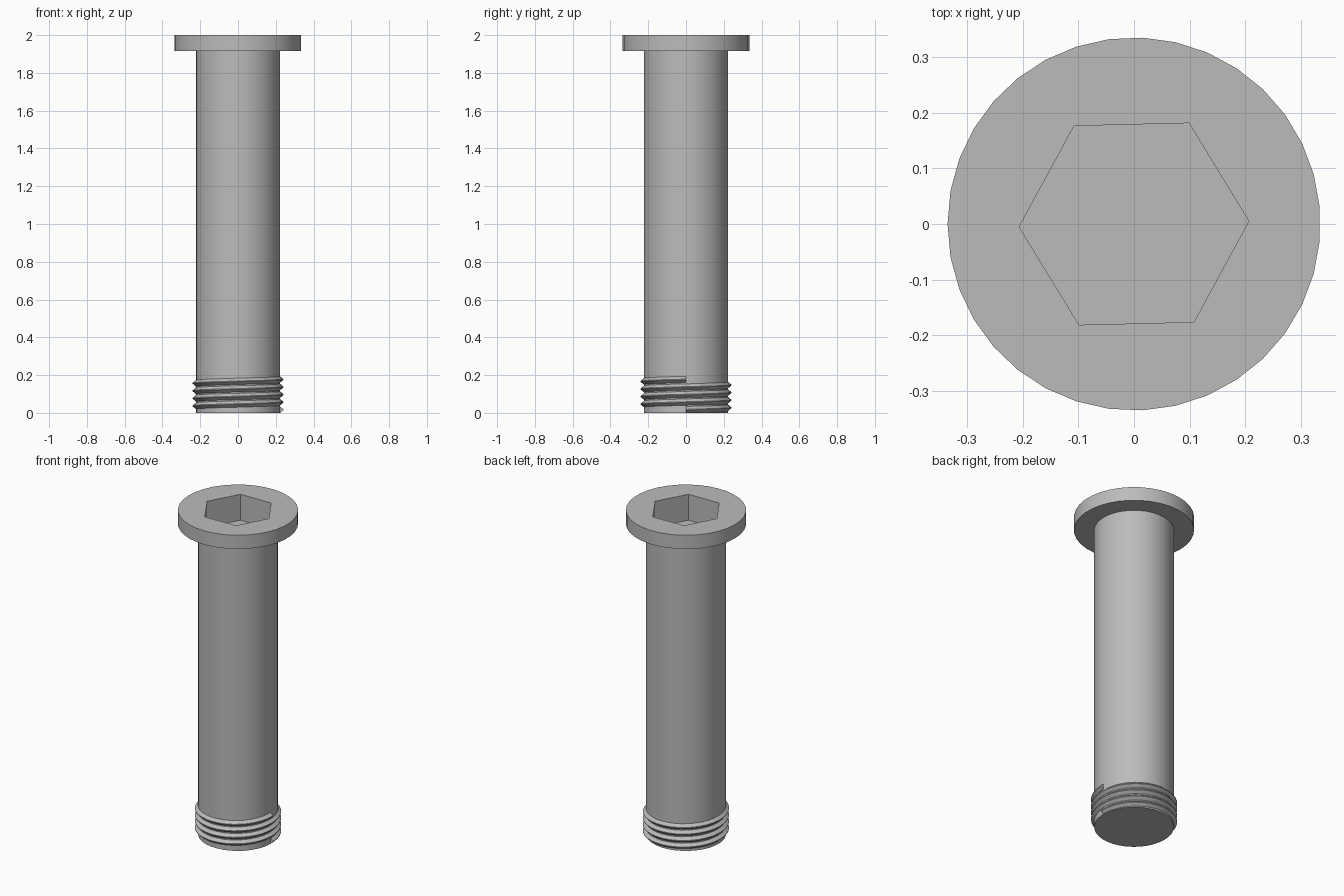
import bpy, bmesh, math

cube = bpy.data.objects.get("Cube")
if cube:
    bpy.data.objects.remove(cube)

SIDES = 35
STEP = 2 * math.pi / SIDES

steel = bpy.data.materials.new("steel_grey")
steel.use_nodes = True
colour = (0.5, 0.5, 0.5, 1)
steel.diffuse_color = colour
steel.node_tree.nodes["Principled BSDF"].inputs["Base Color"].default_value = colour


def make_object(name, bm):
    bmesh.ops.recalc_face_normals(bm, faces=bm.faces)
    mesh = bpy.data.meshes.new(name)
    bm.to_mesh(mesh)
    bm.free()
    obj = bpy.data.objects.new(name, mesh)
    bpy.context.collection.objects.link(obj)
    mesh.materials.append(steel)
    return obj


def ring(bm, radius, z, sides, turn):
    return [bm.verts.new((radius * math.cos(turn + 2 * math.pi * i / sides),
                          radius * math.sin(turn + 2 * math.pi * i / sides), z))
            for i in range(sides)]


def bridge(bm, a, b, closed=True):
    n = len(a)
    for i in range(n if closed else n - 1):
        j = (i + 1) % n
        bm.faces.new((a[i], a[j], b[j], b[i]))


def turned(name, profile, sides, turn):
    """Closed solid made of stacked rings, capped at both ends."""
    bm = bmesh.new()
    rings = [ring(bm, r, z, sides, turn) for r, z in profile]
    for a, b in zip(rings, rings[1:]):
        bridge(bm, a, b)
    bm.faces.new(rings[0])
    bm.faces.new(rings[-1])
    return make_object(name, bm)


def smooth(obj):
    bpy.ops.object.select_all(action="DESELECT")
    obj.select_set(True)
    bpy.context.view_layer.objects.active = obj
    bpy.ops.object.shade_smooth_by_angle(angle=math.radians(30))


# Shank and flat head in one turned piece
bolt = turned("shank_and_head",
              [(0.223, 0), (0.223, 1.915), (0.336, 1.915), (0.336, 2.0)],
              SIDES, math.pi)

# Hexagonal socket cut into the head
cutter = turned("socket_cutter", [(0.207, 1.84), (0.207, 2.1)], 6, math.radians(1.4))
cutter.hide_render = True
cut = bolt.modifiers.new("socket", "BOOLEAN")
cut.operation = "DIFFERENCE"
cut.solver = "EXACT"
cut.object = cutter
bpy.context.view_layer.objects.active = bolt
bpy.ops.object.modifier_apply(modifier=cut.name)
bpy.data.objects.remove(cutter)
smooth(bolt)

# Right-handed screw thread: a V section swept along a helix
PITCH, TURNS, HALF = 0.04, 4, 0.017
bm = bmesh.new()
sections = []
for i in range(TURNS * SIDES + 1):
    angle, z = i * STEP, HALF + PITCH * i / SIDES
    sections.append([bm.verts.new((r * math.cos(angle), r * math.sin(angle), z + dz))
                     for r, dz in ((0.215, -HALF), (0.223, -HALF), (0.241, -0.002),
                                   (0.241, 0.002), (0.223, HALF), (0.215, HALF))])
for a, b in zip(sections, sections[1:]):
    bridge(bm, a, b)
bm.faces.new(sections[0])
bm.faces.new(sections[-1])
smooth(make_object("screw_thread", bm))
